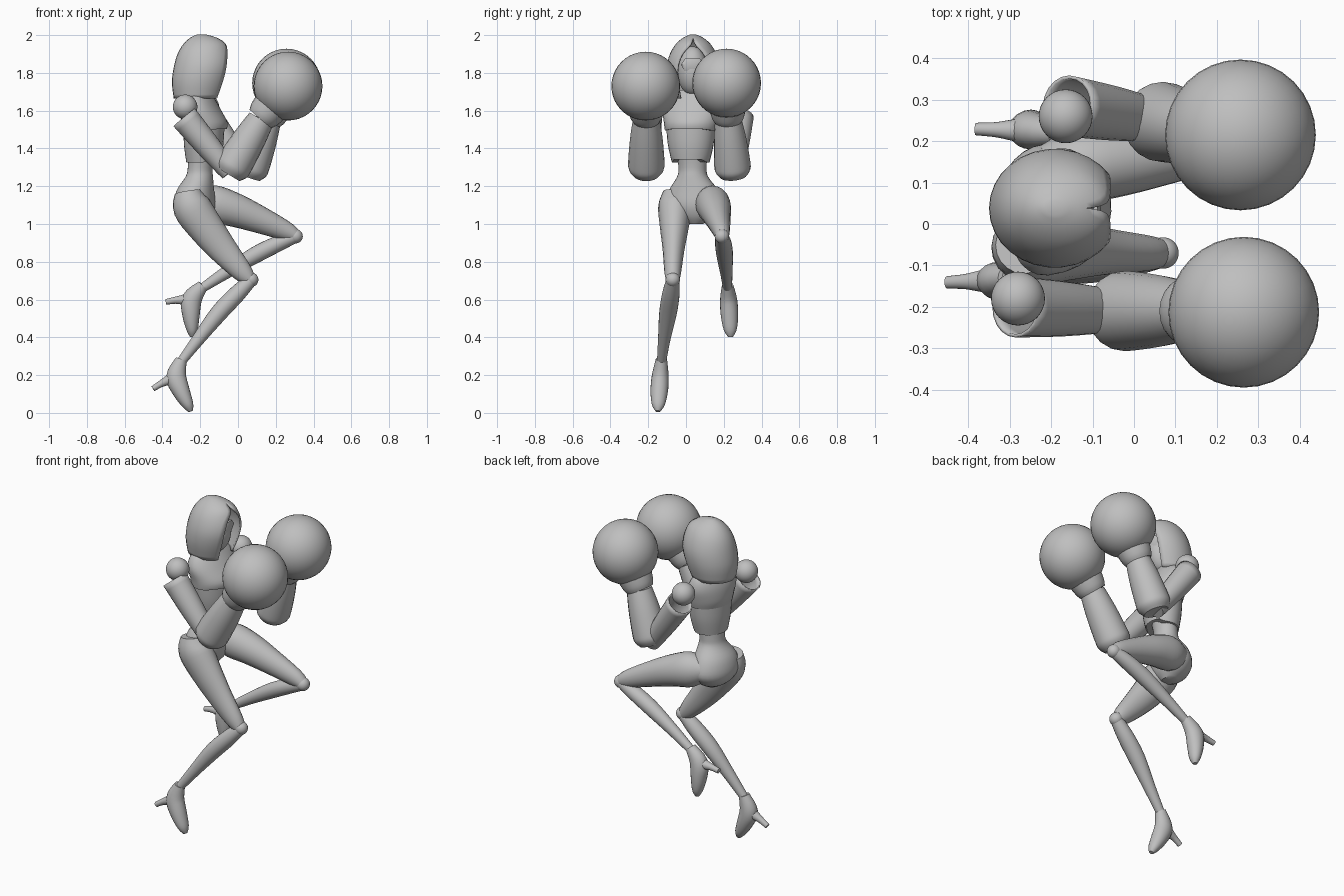
import bpy
import bmesh
from math import sin, cos, pi, radians
from mathutils import Vector, Matrix

if "Cube" in bpy.data.objects:
    bpy.data.objects.remove(bpy.data.objects["Cube"], do_unlink=True)

# One plain grey for the whole figure
grey = bpy.data.materials.new("plain grey")
grey.use_nodes = True
grey.diffuse_color = (0.52, 0.52, 0.52, 1)
grey.node_tree.nodes["Principled BSDF"].inputs["Base Color"].default_value = grey.diffuse_color


def finish(obj, name):
    obj.name = obj.data.name = name
    obj.data.materials.append(grey)
    bpy.ops.object.select_all(action="DESELECT")
    obj.select_set(True)
    bpy.context.view_layer.objects.active = obj
    bpy.ops.object.shade_smooth_by_angle(angle=radians(40))
    return obj


def mesh_object(name, bm):
    bmesh.ops.recalc_face_normals(bm, faces=bm.faces)
    mesh = bpy.data.meshes.new(name)
    bm.to_mesh(mesh)
    bm.free()
    obj = bpy.data.objects.new(name, mesh)
    bpy.context.collection.objects.link(obj)
    return finish(obj, name)


def thicken(obj, amount):
    mod = obj.modifiers.new("thickness", "SOLIDIFY")
    mod.thickness = amount
    mod.offset = 0


def ball(name, centre, radius, stretch=(1, 1, 1)):
    bpy.ops.mesh.primitive_uv_sphere_add(segments=32, ring_count=20, radius=radius, location=centre)
    obj = bpy.context.object
    obj.scale = stretch
    return finish(obj, name)


def smooth_path(rings, steps):
    """Catmull-Rom interpolation of the ring tuples."""
    r = [Vector(v) for v in rings]
    out = []
    for i in range(len(r) - 1):
        p, a, b, n = r[max(i - 1, 0)], r[i], r[i + 1], r[min(i + 2, len(r) - 1)]
        for k in range(steps):
            t = k / steps
            out.append(a + (b - p) * (t / 2) + (p * 2 - a * 5 + b * 4 - n) * (t * t / 2)
                       + (a * 3 - p - b * 3 + n) * (t ** 3 / 2))
    return out + [r[-1]]


def loft(name, rings, steps=4, sides=20, yaw=0, level=False, open_start=False, hem=0):
    """Skin rings of (x, y, z, half width, half depth) into a tube."""
    rings = [tuple(r) + (r[3],) if len(r) == 4 else r for r in rings]
    path = smooth_path(rings, steps)
    across = Vector((-sin(yaw), cos(yaw), 0))
    bm = bmesh.new()
    loops = []
    for i, ring in enumerate(path):
        along = (Vector(path[min(i + 1, len(path) - 1)][:3]) - Vector(path[max(i - 1, 0)][:3])).normalized()
        if level:
            along = Vector((0, 0, 1))
        side = (across - along * across.dot(along)).normalized()
        fore = side.cross(along)
        loop = []
        for k in range(sides):
            a = 2 * pi * k / sides
            p = Vector(ring[:3]) + side * (ring[3] * sin(a)) + fore * (ring[4] * cos(a))
            if i == 0:
                p.z += hem * max(0, cos(a)) ** 3
            loop.append(bm.verts.new(p))
        loops.append(loop)
    for low, high in zip(loops, loops[1:]):
        for k in range(sides):
            j = (k + 1) % sides
            bm.faces.new((low[k], low[j], high[j], high[k]))
    if not open_start:
        bm.faces.new(loops[0])
    bm.faces.new(loops[-1])
    obj = mesh_object(name, bm)
    if open_start:
        thicken(obj, 0.008)
    return obj


def hood(name, rows, y, sides=24):
    """Cowl from (z, back x, front x, half width, opening angle), open at the front."""
    bm = bmesh.new()
    loops = []
    for z, back, front, wide, gap in smooth_path(rows, 3):
        gap = radians(max(gap, 0))
        depth = (front - back) / (1 + cos(gap))
        turn = [gap + (2 * pi - 2 * gap) * k / sides for k in range(sides + 1)]
        loops.append([bm.verts.new((back + depth + depth * cos(a), y + wide * sin(a), z)) for a in turn])
    for low, high in zip(loops, loops[1:]):
        for k in range(sides):
            bm.faces.new((low[k], low[k + 1], high[k + 1], high[k]))
    bm.faces.new(loops[-1])
    bmesh.ops.remove_doubles(bm, verts=bm.verts, dist=0.0005)
    thicken(mesh_object(name, bm), 0.01)


def shoe(side, ankle, pitch, drift):
    """High-heeled shoe hanging from the ankle, turned in the xz plane."""
    turn = Matrix.Rotation(pitch, 2)

    def place(dx, dz, *radii):
        v = turn @ Vector((dx, dz))
        return (ankle[0] + v.x, ankle[1] - drift * dz, ankle[2] + v.y) + radii

    loft(side + "_shoe", [place(0, 0, .03, .03), place(-.027, -.09, .045, .053), place(0, -.17, .046, .046),
                          place(.035, -.24, .034, .03), place(.05, -.275, .012, .012)])
    loft(side + "_shoe_heel", [place(-.03, -.09, .035), place(-.08, -.115, .024),
                               place(-.11, -.13, .018), place(-.15, -.155, .015)])


# Torso, turned slightly towards the right
TWIST = radians(-14)
loft("pelvis", [(-.21, .05, 1.0, .04, .04), (-.225, .05, 1.04, .105, .085), (-.23, .045, 1.1, .15, .107),
                (-.225, .04, 1.18, .13, .097), (-.205, .035, 1.25, .083, .072), (-.2, .035, 1.3, .075, .065),
                (-.19, .03, 1.4, .085, .07)], yaw=TWIST, level=True, sides=28)
loft("rib_corset", [(-.185, .025, 1.325, .1, .088), (-.182, .025, 1.42, .122, .103), (-.18, .025, 1.53, .132, .108)],
     yaw=TWIST, level=True, sides=28, hem=.06)
loft("breastplate", [(-.175, .025, 1.495, .138, .113), (-.178, .028, 1.54, .147, .12), (-.197, .03, 1.61, .156, .1),
                     (-.205, .035, 1.67, .13, .075), (-.205, .037, 1.71, .07, .055)],
     yaw=TWIST, level=True, sides=28, hem=.015)
loft("neck", [(-.205, .035, 1.68, .05), (-.2, .035, 1.8, .045)], level=True)

# Head with a pointed cowl and a recessed mask
ball("mask", (-.175, .035, 1.81), .1, (.9, .8, 1.3))
loft("mask_visor", [(-.1, .035, 1.81, .045, .012), (-.092, .035, 1.845, .06, .012), (-.1, .035, 1.875, .04, .012)],
     level=True, steps=1, sides=8)
hood("cowl", [(1.665, -.335, -.115, .115, 35), (1.75, -.345, -.085, .135, 36), (1.83, -.335, -.065, .137, 36),
              (1.9, -.315, -.06, .118, 28), (1.95, -.285, -.068, .088, 8), (1.982, -.25, -.115, .05, 0),
              (1.998, -.215, -.17, .015, 0)], .038)

# Arms: shoulder ball, open sleeve, flared forearm and round glove
ARMS = {
    "right": ((-.28, -.18, 1.62), (-.285, -.2, 1.565), (-.045, -.21, 1.275), (.135, -.21, 1.575), (.265, -.213, 1.73)),
    "left": ((-.165, .26, 1.62), (-.16, .285, 1.57), (.055, .25, 1.265), (.165, .222, 1.57), (.257, .215, 1.746)),
}
for side, (shoulder, sleeve, elbow, wrist, glove) in ARMS.items():
    ball(side + "_shoulder", shoulder, .065)
    top, low, cuff = Vector(sleeve), Vector(elbow), Vector(wrist)
    loft(side + "_upper_arm", [(*top, .07), (*top.lerp(low, .5), .062), (*low, .047)], open_start=True)
    loft(side + "_forearm", [(*low.lerp(cuff, t), r) for t, r in
                             ((-.04, .07), (.06, .093), (.2, .096), (.6, .086), (.93, .071))])
    loft(side + "_glove_cuff", [(*cuff.lerp(Vector(glove), t), r) for t, r in
                                ((-.12, .076), (.02, .088), (.3, .098), (.6, .1))])
    ball(side + "_glove", glove, .182)

# Legs: thigh, knee ball, shin and heeled shoe
LEGS = {
    "right": ([(-.265, -.05, 1.17, .07, .07), (-.245, -.057, 1.09, .09, .1), (-.17, -.062, .98, .076, .093),
               (-.08, -.066, .865, .058, .077), (.02, -.07, .75, .045, .055), (.062, -.07, .705, .036, .036)],
              [(.07, -.07, .705, .034, .034), (-.005, -.08, .63, .046, .045), (-.1, -.095, .53, .047, .046),
               (-.21, -.115, .39, .033, .034), (-.305, -.13, .265, .024, .024)]),
    "left": ([(-.21, .12, 1.12, .07, .07), (-.13, .14, 1.105, .09, .1), (-.02, .155, 1.075, .085, .09),
              (.11, .17, 1.025, .066, .073), (.25, .187, .965, .046, .052), (.3, .19, .94, .036, .036)],
             [(.305, .19, .935, .034, .034), (.21, .198, .895, .044, .042), (.09, .205, .835, .044, .044),
              (-.06, .213, .745, .033, .034), (-.19, .22, .66, .024, .024)]),
}
for side, (thigh, shin) in LEGS.items():
    loft(side + "_thigh", thigh)
    ball(side + "_knee", shin[0][:3], .038)
    loft(side + "_shin", shin)
shoe("right", (-.3, -.13, .283), 0, -.07)
shoe("left", (-.185, .22, .675), radians(-22), .06)
